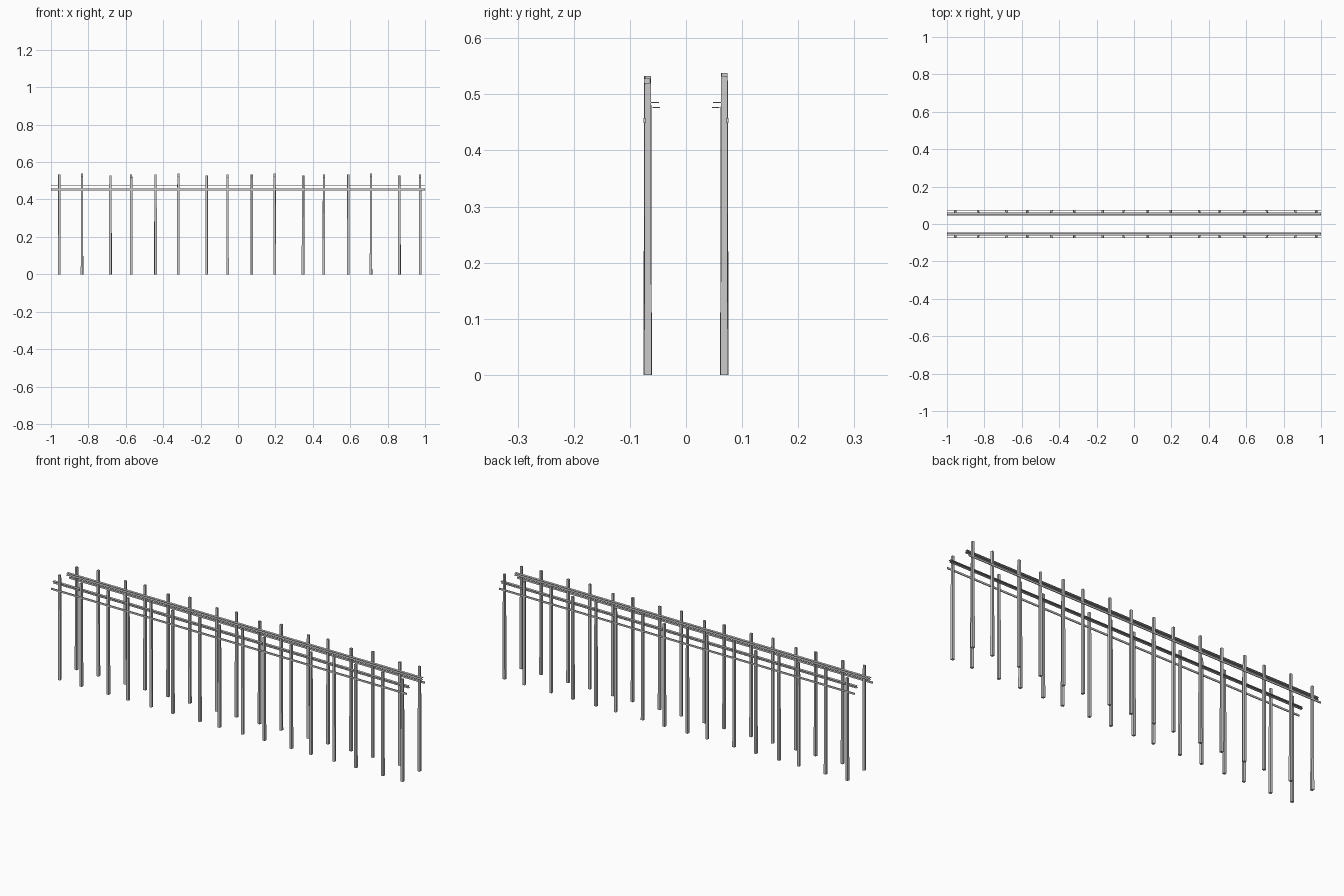
import bpy, bmesh, math
from mathutils import Vector, Matrix

if "Cube" in bpy.data.objects:
    bpy.data.objects.remove(bpy.data.objects["Cube"])


def finish(name, bm):
    bmesh.ops.recalc_face_normals(bm, faces=bm.faces)
    me = bpy.data.meshes.new(name)
    bm.to_mesh(me)
    bm.free()
    ob = bpy.data.objects.new(name, me)
    bpy.context.collection.objects.link(ob)
    return ob


def box(name, y0, y1, z0, z1):
    bm = bmesh.new()
    bmesh.ops.create_cube(bm, size=1)
    for v in bm.verts:
        v.co = Vector((v.co.x * 2, y0 if v.co.y < 0 else y1, z0 if v.co.z < 0 else z1))
    return finish(name, bm)


def post(name, x, y, height, turn):
    # tapered square stake, turned a little about its own axis
    bm = bmesh.new()
    bmesh.ops.create_cube(bm, size=1)
    rot = Matrix.Rotation(math.radians(turn), 3, 'Z')
    for v in bm.verts:
        w = 0.0108 if v.co.z > 0 else 0.0130
        p = rot @ Vector((v.co.x * w, v.co.y * w, 0))
        v.co = Vector((x + p.x, y + p.y, height if v.co.z > 0 else 0))
    return finish(name, bm)


# four-post pattern repeated along each row
pattern = [-0.956, -0.834, -0.682, -0.571]
heights = {"front": [0.533, 0.525, 0.528, 0.520],
           "back": [0.522, 0.538, 0.525, 0.533]}
turns = {"front": [9, -3, -10, 2], "back": [-9, 3, 10, -2]}

for row, s in (("front", -1), ("back", 1)):
    # posts
    for i in range(16):
        post(f"{row}_post_{i + 1}", pattern[i % 4] + 0.515 * (i // 4), s * 0.0683,
             heights[row][i % 4], turns[row][i % 4])
    # outer rail, and two flat inner rails
    for part, a, b, z0, z1 in (("outer_rail", 0.0715, 0.0755, 0.449, 0.458),
                               ("upper_inner_rail", 0.0485, 0.0620, 0.4845, 0.4865),
                               ("lower_inner_rail", 0.0465, 0.0600, 0.4757, 0.4777)):
        box(f"{row}_{part}", min(s * a, s * b), max(s * a, s * b), z0, z1)
